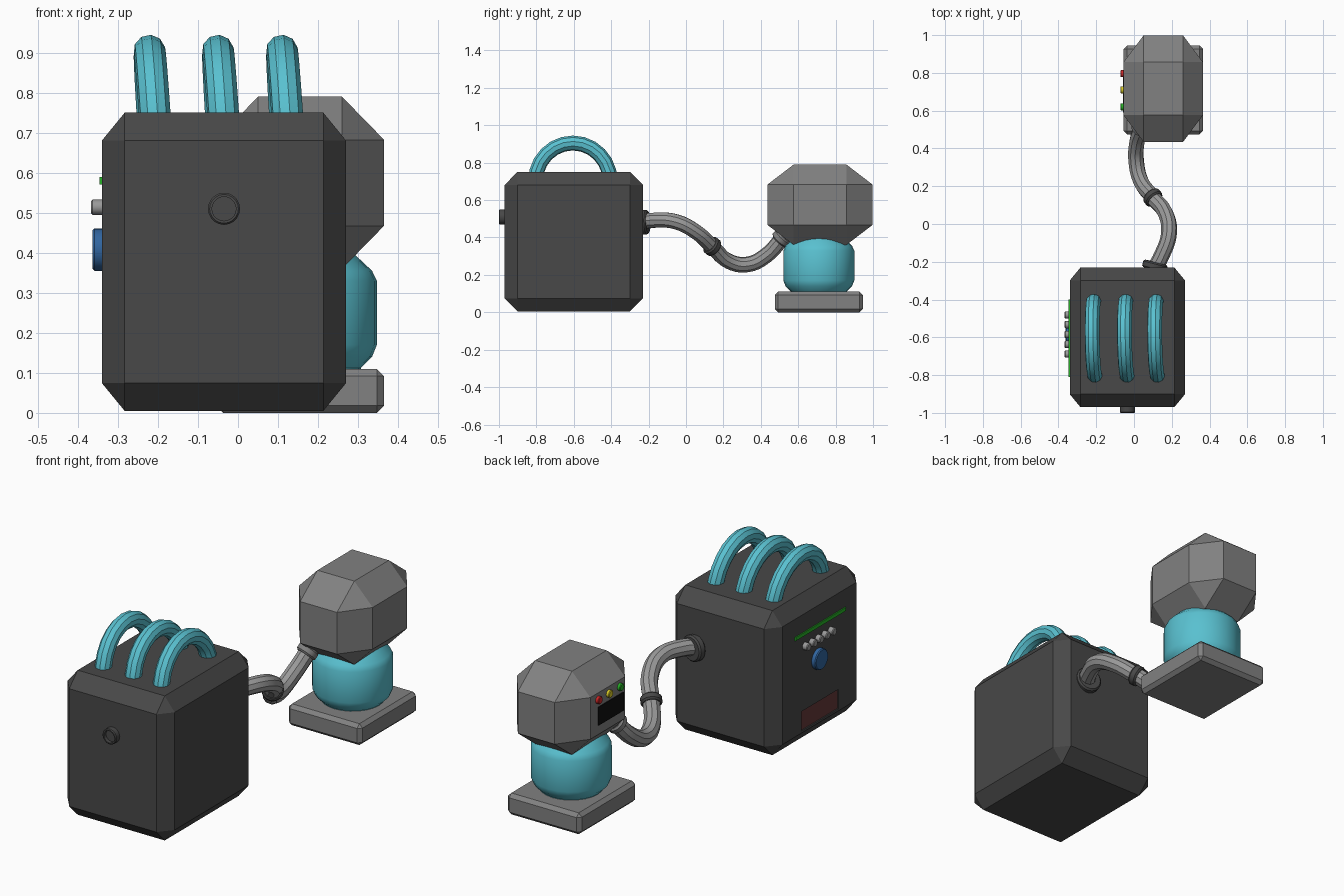
import bpy, bmesh, math
from mathutils import Vector, Matrix

if "Cube" in bpy.data.objects:
    bpy.data.objects.remove(bpy.data.objects["Cube"])


def material(name, r, g, b):
    m = bpy.data.materials.new(name)
    m.diffuse_color = (r, g, b, 1)
    m.use_nodes = True
    m.node_tree.nodes["Principled BSDF"].inputs["Base Color"].default_value = m.diffuse_color
    return m


DARK = material("dark_grey", 0.065, 0.065, 0.065)
GREY = material("mid_grey", 0.22, 0.22, 0.22)
PIPE = material("pipe_grey", 0.32, 0.32, 0.32)
CYAN = material("cyan", 0.10, 0.53, 0.63)
BLUE = material("blue", 0.03, 0.13, 0.35)
GREEN = material("green", 0.02, 0.45, 0.02)
RED = material("red", 0.65, 0.02, 0.02)
YELLOW = material("yellow", 0.7, 0.6, 0.02)
RUST = material("dull_red", 0.13, 0.04, 0.04)
BLACK = material("black", 0.005, 0.005, 0.005)


def finish(name, bm, mat, smooth=False):
    bmesh.ops.recalc_face_normals(bm, faces=bm.faces[:])
    me = bpy.data.meshes.new(name)
    bm.to_mesh(me)
    bm.free()
    ob = bpy.data.objects.new(name, me)
    bpy.context.collection.objects.link(ob)
    me.materials.append(mat)
    if smooth:
        bpy.ops.object.select_all(action='DESELECT')
        ob.select_set(True)
        bpy.context.view_layer.objects.active = ob
        bpy.ops.object.shade_smooth_by_angle(angle=math.radians(35))
    return ob


def box(name, lo, hi, mat, bevel=0, even=False):
    """Box from corner to corner; the bevel is a fraction of each side, or a true width if even."""
    lo, hi = Vector(lo), Vector(hi)
    size = hi - lo
    bm = bmesh.new()
    bmesh.ops.create_cube(bm, size=1)
    if even:
        bmesh.ops.scale(bm, vec=size, verts=bm.verts)
    if bevel:
        bmesh.ops.bevel(bm, geom=bm.edges[:], offset=bevel, segments=1,
                        affect='EDGES', profile=0.5)
    if not even:
        bmesh.ops.scale(bm, vec=size, verts=bm.verts)
    bmesh.ops.translate(bm, vec=(lo + hi) / 2, verts=bm.verts)
    return finish(name, bm, mat)


def lathe(name, profile, loc, axis, mat, n=20):
    """Turn (radius, height) points about an axis; radius 0 ends close the shape."""
    bm = bmesh.new()
    vs = [bm.verts.new((r, 0, h)) for r, h in profile]
    es = [bm.edges.new(p) for p in zip(vs, vs[1:])]
    bmesh.ops.spin(bm, geom=vs + es, cent=(0, 0, 0), axis=(0, 0, 1),
                   angle=2 * math.pi, steps=n)
    bmesh.ops.remove_doubles(bm, verts=bm.verts, dist=1e-5)
    rot = Vector((0, 0, 1)).rotation_difference(Vector(axis)).to_matrix().to_4x4()
    bmesh.ops.transform(bm, matrix=Matrix.Translation(loc) @ rot, verts=bm.verts)
    return finish(name, bm, mat, True)


def tube(name, points, radius, mat, kind='POLY'):
    """Round tube along a path."""
    cu = bpy.data.curves.new(name + "_path", 'CURVE')
    cu.dimensions = '3D'
    cu.bevel_depth = radius
    cu.bevel_resolution = 3
    cu.use_fill_caps = True
    sp = cu.splines.new(kind)
    if kind == 'BEZIER':
        sp.resolution_u = 5
        sp.bezier_points.add(len(points) - 1)
        for bp, p in zip(sp.bezier_points, points):
            bp.co = p
            bp.handle_left_type = bp.handle_right_type = 'AUTO'
    else:
        sp.points.add(len(points) - 1)
        for q, p in zip(sp.points, points):
            q.co = (*p, 1)
    tmp = bpy.data.objects.new(name + "_path", cu)
    bpy.context.collection.objects.link(tmp)
    me = bpy.data.meshes.new_from_object(
        tmp.evaluated_get(bpy.context.evaluated_depsgraph_get()))
    bpy.data.objects.remove(tmp)
    bm = bmesh.new()
    bm.from_mesh(me)
    bpy.data.meshes.remove(me)
    bmesh.ops.remove_doubles(bm, verts=bm.verts, dist=1e-5)
    return finish(name, bm, mat, True)


def knob(name, r, length, loc, mat, axis=(-1, 0, 0), n=16):
    c = min(r, length) * 0.2
    return lathe(name, [(0, -0.01), (r, -0.01), (r, length - c), (r - c, length), (0, length)],
                 loc, axis, mat, n)


# Main housing, with a shallow recess for the red panel
housing = box("housing", (-0.34, -0.97, 0.005), (0.27, -0.23, 0.75), DARK, 0.093)
cutter = box("panel_cutter", (-0.40, -0.755, 0.085), (-0.325, -0.455, 0.185), DARK)
cutter.hide_render = True
cutter.hide_viewport = True
cut = housing.modifiers.new("recess", 'BOOLEAN')
cut.object = cutter
cut.solver = 'EXACT'
box("red_panel", (-0.335, -0.754, 0.086), (-0.322, -0.456, 0.184), RUST)

# Arched cooling tubes on top, leaning slightly
for i, x in enumerate((-0.208, -0.037, 0.123)):
    arc = []
    for k in range(13):
        a = math.pi * k / 12
        y, z = 0.2 * math.cos(a), 0.205 * math.sin(a)
        arc.append((x - 0.065 * z - 0.015 * y, -0.605 + y, 0.70 + z))
    tube(f"cooling_tube_{i + 1}", arc, 0.04, CYAN)

# Front port with a recessed centre
lathe("front_port", [(0, -0.02), (0.04, -0.02), (0.04, 0.026), (0.036, 0.03),
                     (0.03, 0.03), (0.03, 0.012), (0, 0.012)],
      (-0.035, -0.97, 0.51), (0, -1, 0), DARK)

# Controls on the left side
box("green_strip", (-0.346, -0.81, 0.571), (-0.33, -0.40, 0.589), GREEN)
for i in range(5):
    knob(f"small_knob_{i + 1}", 0.019, 0.027, (-0.34, -0.481 - 0.052 * i, 0.514), PIPE)
knob("blue_dial", 0.053, 0.023, (-0.34, -0.59, 0.408), BLUE, n=24)

# Connecting hose with collars
hose = [(0.10, -0.25, 0.48), (0.145, -0.17, 0.492), (0.185, -0.05, 0.483),
        (0.165, 0.06, 0.425), (0.10, 0.14, 0.352), (0.035, 0.23, 0.272),
        (0.012, 0.33, 0.256), (0.015, 0.43, 0.305), (0.04, 0.51, 0.39), (0.06, 0.56, 0.45)]
tube("hose", hose, 0.042, PIPE, 'BEZIER')


def collar(name, r, half, loc, axis, mat):
    c = 0.008
    prof = [(0.03, -half), (r - c, -half), (r, c - half), (r, half - c), (r - c, half),
            (0.03, half), (0.03, -half)]
    return lathe(name, prof, loc, axis, mat, 20)


collar("housing_collar", 0.066, 0.02, (0.11, -0.222, 0.482), (0.24, 0.97, 0.03), DARK)
collar("middle_collar", 0.052, 0.02, (0.10, 0.14, 0.352), (-0.55, 0.65, -0.53), DARK)
collar("head_collar", 0.052, 0.02, (0.04, 0.51, 0.395), (0.22, 0.65, 0.70), GREY)

# Small unit: base plate, cyan neck and faceted head
box("base_plate", (-0.055, 0.475, 0.0), (0.365, 0.945, 0.11), GREY, 0.018, True)
lathe("neck", [(0, 0.10), (0.15, 0.10), (0.15, 0.112), (0.178, 0.14), (0.19, 0.17),
               (0.19, 0.33), (0.178, 0.355), (0.13, 0.40), (0, 0.40)],
      (0.157, 0.71, 0), (0, 0, 1), CYAN, 24)
box("head", (-0.055, 0.435, 0.36), (0.365, 0.998, 0.79), GREY, 0.25)

# Screen and indicator lamps on the head
box("screen", (-0.059, 0.59, 0.515), (-0.045, 0.795, 0.61), BLACK)
for name, y, mat in (("red_lamp", 0.796, RED), ("yellow_lamp", 0.71, YELLOW),
                     ("green_lamp", 0.62, GREEN)):
    knob(name, 0.019, 0.016, (-0.055, y, 0.648), mat)
